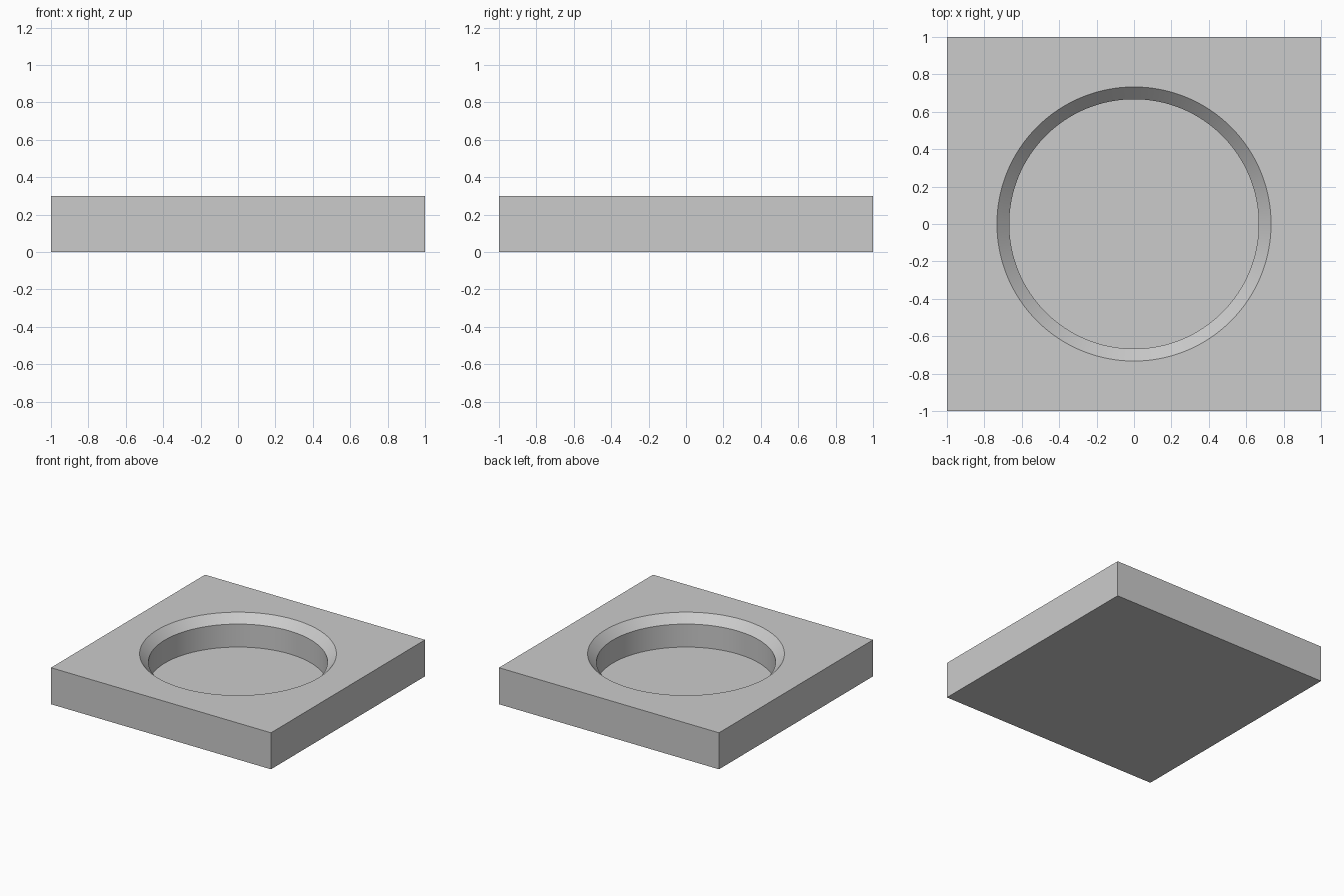
import bpy, bmesh, math

if "Cube" in bpy.data.objects:
    bpy.data.objects.remove(bpy.data.objects["Cube"])

SEGMENTS = 128  # multiple of 8, so four points land on the block corners
HALF, HEIGHT = 1.0, 0.3

grey = bpy.data.materials.new("light grey")
grey.diffuse_color = (0.6, 0.6, 0.6, 1)
grey.use_nodes = True
grey.node_tree.nodes["Principled BSDF"].inputs["Base Color"].default_value = grey.diffuse_color

bm = bmesh.new()


def ring(z, radius=None):
    """Circle of the given radius, or the square outline if none is given."""
    verts = []
    for i in range(SEGMENTS):
        a = 2 * math.pi * i / SEGMENTS
        c, s = math.cos(a), math.sin(a)
        r = radius if radius else HALF / max(abs(c), abs(s))
        verts.append(bm.verts.new((r * c, r * s, z)))
    return verts


# Block underside, outer walls, top, chamfered rim, recess wall, recess floor
rings = [
    ring(0),
    ring(HEIGHT),
    ring(HEIGHT, 0.733),
    ring(0.233, 0.667),
    ring(0.044, 0.667),
]
for lower, upper in zip(rings, rings[1:]):
    for i in range(SEGMENTS):
        j = (i + 1) % SEGMENTS
        bm.faces.new((lower[i], lower[j], upper[j], upper[i]))
bm.faces.new(rings[0][::-1])
bm.faces.new(rings[-1])
bmesh.ops.recalc_face_normals(bm, faces=bm.faces)

mesh = bpy.data.meshes.new("recessed_block")
bm.to_mesh(mesh)
bm.free()
mesh.materials.append(grey)

block = bpy.data.objects.new("recessed_block", mesh)
bpy.context.collection.objects.link(block)
bpy.context.view_layer.objects.active = block
block.select_set(True)
bpy.ops.object.shade_smooth_by_angle(angle=math.radians(30))
